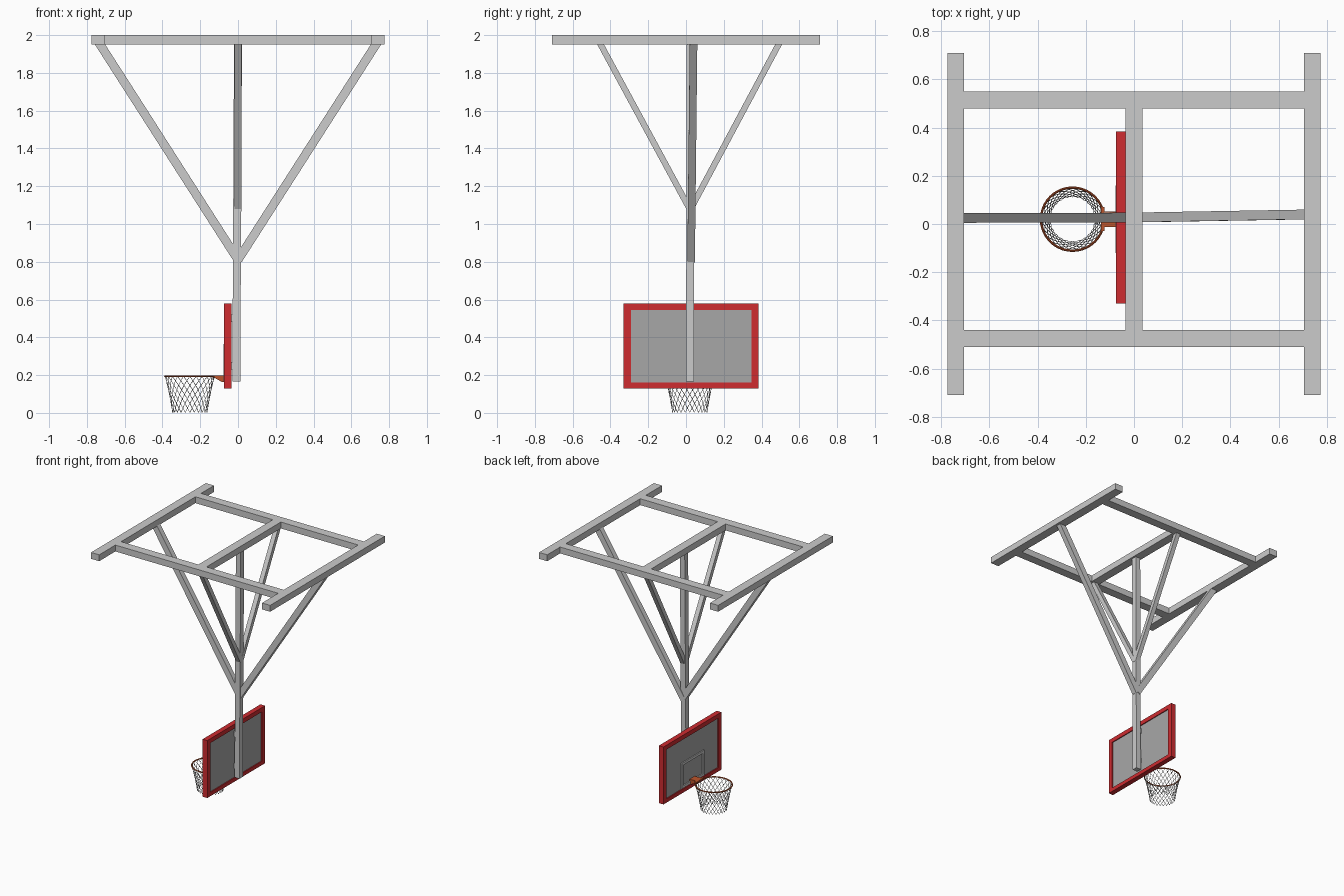
import bpy
import bmesh
import math
from mathutils import Vector, Matrix

cube = bpy.data.objects.get("Cube")
if cube:
    bpy.data.objects.remove(cube, do_unlink=True)


def material(name, rgb):
    m = bpy.data.materials.new(name)
    m.use_nodes = True
    m.diffuse_color = (*rgb, 1)
    m.node_tree.nodes["Principled BSDF"].inputs["Base Color"].default_value = (*rgb, 1)
    return m


STEEL = material("light grey steel", (0.6, 0.6, 0.6))
RED = material("red paint", (0.62, 0.025, 0.03))
PANEL = material("panel grey", (0.39, 0.39, 0.39))
ORANGE = material("rim orange", (0.5, 0.09, 0.025))
NET = material("net white", (0.8, 0.8, 0.8))


def add_mesh(name, bm, mat):
    bmesh.ops.recalc_face_normals(bm, faces=bm.faces)
    mesh = bpy.data.meshes.new(name)
    bm.to_mesh(mesh)
    bm.free()
    mesh.materials.append(mat)
    obj = bpy.data.objects.new(name, mesh)
    bpy.context.collection.objects.link(obj)
    return obj


def box(name, x, y, z, mat):
    """Box from (min, max) ranges on each axis."""
    bm = bmesh.new()
    size = Matrix.Diagonal((x[1] - x[0], y[1] - y[0], z[1] - z[0], 1))
    mid = Matrix.Translation((sum(x) / 2, sum(y) / 2, sum(z) / 2))
    bmesh.ops.create_cube(bm, size=1, matrix=mid @ size)
    return add_mesh(name, bm, mat)


def beam(name, start, end, across, side, width, mat):
    """Square bar between two points; width runs along the side axis."""
    a, b = Vector(start), Vector(end)
    d = (b - a).normalized()
    s = (Vector(side) - d * d.dot(Vector(side))).normalized()
    t = d.cross(s)
    rot = Matrix((s, t, d)).transposed().to_4x4()
    size = Matrix.Diagonal((width, across, (b - a).length, 1))
    bm = bmesh.new()
    bmesh.ops.create_cube(bm, size=1, matrix=Matrix.Translation((a + b) / 2) @ rot @ size)
    return add_mesh(name, bm, mat)


# Ceiling frame
TOP = (1.95, 2.0)
box("left_rail", (0.705, 0.775), (-0.71, 0.71), TOP, STEEL)
box("right_rail", (-0.775, -0.705), (-0.71, 0.71), TOP, STEEL)
box("back_crossbar", (-0.705, 0.705), (0.48, 0.55), TOP, STEEL)
box("front_crossbar", (-0.705, 0.705), (-0.51, -0.44), TOP, STEEL)
box("centre_bar", (-0.035, 0.035), (-0.44, 0.48), TOP, STEEL)

# Drop pole and its four braces
beam("drop_pole", (-0.009, 0.021, 0.167), (0, 0.025, 1.96), 0.042, (1, 0, 0), 0.042, STEEL)
beam("left_brace", (0, 0.027, 0.81), (0.743, 0.04, 1.97), 0.046, (0, 1, 0), 0.04, STEEL)
beam("right_brace", (0, 0.027, 0.81), (-0.743, 0.025, 1.97), 0.046, (0, 1, 0), 0.04, STEEL)
beam("front_brace", (0, 0.022, 1.075), (0, -0.46, 1.965), 0.032, (1, 0, 0), 0.036, STEEL)
beam("back_brace", (0, 0.022, 1.075), (0, 0.498, 1.965), 0.032, (1, 0, 0), 0.036, STEEL)

# Backboard: red surround, recessed panel, target square
DEPTH = (-0.075, -0.035)
Y, Z = (-0.33, 0.385), (0.13, 0.58)
YI, ZI = (-0.292, 0.347), (0.16, 0.546)
box("board_frame_top", DEPTH, Y, (ZI[1], Z[1]), RED)
box("board_frame_bottom", DEPTH, Y, (Z[0], ZI[0]), RED)
box("board_frame_front", DEPTH, (Y[0], YI[0]), ZI, RED)
box("board_frame_back", DEPTH, (YI[1], Y[1]), ZI, RED)
box("board_panel", (-0.068, -0.042), YI, ZI, PANEL)
MARK = (-0.076, -0.068)
box("target_top", MARK, (-0.12, 0.16), (0.345, 0.365), STEEL)
box("target_bottom", MARK, (-0.12, 0.16), (0.165, 0.185), STEEL)
box("target_front", MARK, (-0.12, -0.1), (0.185, 0.345), STEEL)
box("target_back", MARK, (0.14, 0.16), (0.185, 0.345), STEEL)
for name, z in (("lower_mount", 0.23), ("upper_mount", 0.48)):
    box(name, (-0.045, -0.02), (0.008, 0.034), (z, z + 0.04), STEEL)

# Rim
CENTRE = Vector((-0.255, 0.02, 0.194))
bpy.ops.mesh.primitive_torus_add(location=CENTRE, major_radius=0.131, minor_radius=0.005,
                                 major_segments=40, minor_segments=8)
rim = bpy.context.object
rim.name = "rim"
rim.data.materials.append(ORANGE)
bpy.ops.object.shade_smooth_by_angle()

# Wedge bracket holding the rim
bm = bmesh.new()
profile = [(-0.128, 0.199), (-0.068, 0.199), (-0.068, 0.163), (-0.085, 0.163), (-0.128, 0.188)]
face = bm.faces.new([bm.verts.new((x, -0.012, z)) for x, z in profile])
ext = bmesh.ops.extrude_face_region(bm, geom=[face])
bmesh.ops.translate(bm, vec=(0, 0.064, 0),
                    verts=[v for v in ext["geom"] if isinstance(v, bmesh.types.BMVert)])
add_mesh("rim_bracket", bm, ORANGE)
box("rim_bracket_plate", (-0.137, -0.122), (-0.03, 0.07), (0.188, 0.199), ORANGE)

# Net: crossing spiral cords that narrow downwards
CORDS, STEPS = 24, 10
curve = bpy.data.curves.new("net", "CURVE")
curve.dimensions = "3D"
curve.bevel_depth = 0.0016
curve.bevel_resolution = 0
for i in range(CORDS):
    for way in (-1, 1):
        cord = curve.splines.new("POLY")
        cord.points.add(STEPS)
        for k, p in enumerate(cord.points):
            t = k / STEPS
            a = math.tau * (i + way * 4 * t) / CORDS
            r = 0.131 - 0.052 * t + 0.013 * t * t
            p.co = (CENTRE.x + r * math.cos(a), CENTRE.y + r * math.sin(a),
                    CENTRE.z - 0.192 * t, 1)
net = bpy.data.objects.new("net", curve)
curve.materials.append(NET)
bpy.context.collection.objects.link(net)
bpy.ops.object.select_all(action="DESELECT")
net.select_set(True)
bpy.context.view_layer.objects.active = net
bpy.ops.object.convert(target="MESH")
